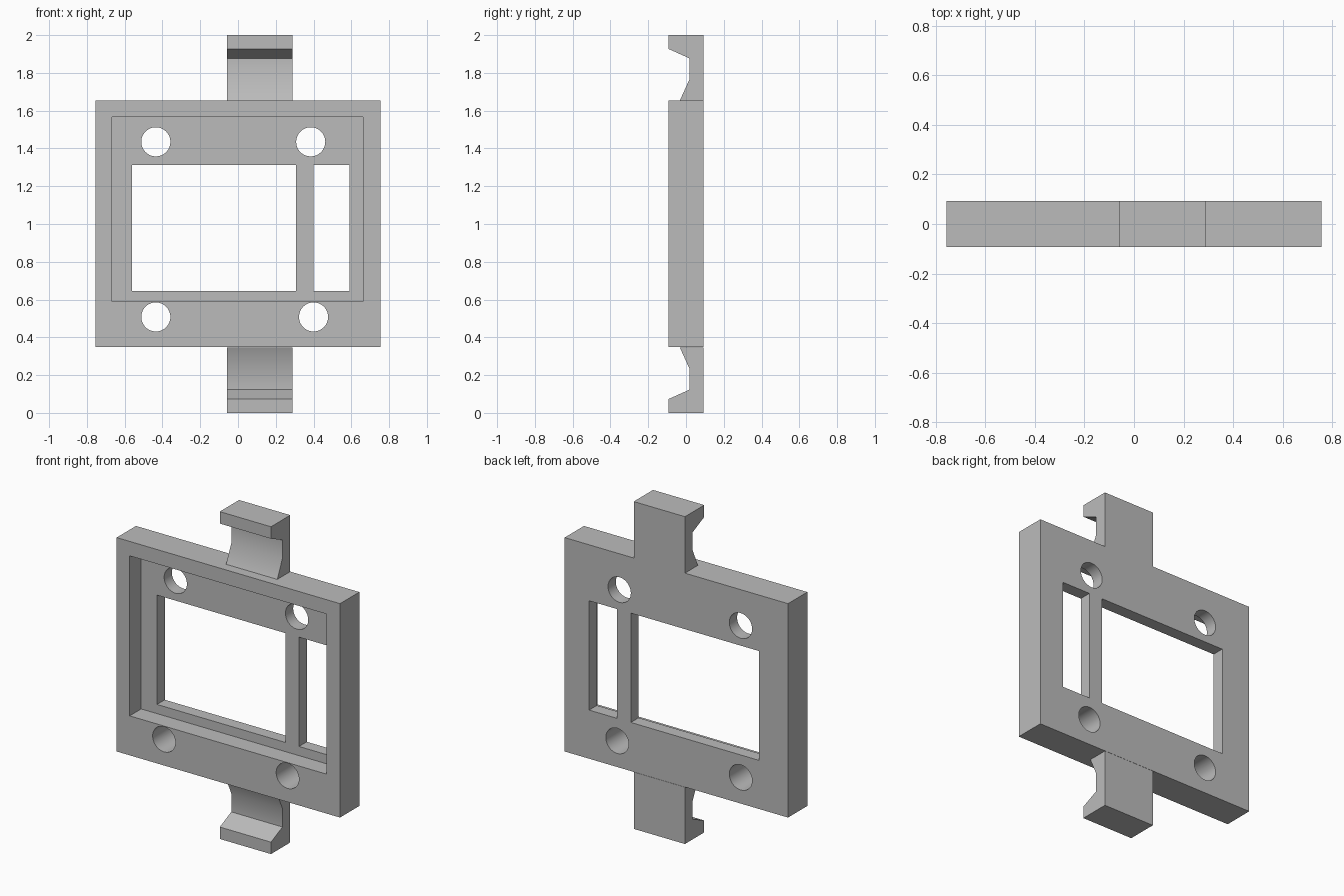
import bpy
import bmesh
import math

cube = bpy.data.objects.get("Cube")
if cube:
    bpy.data.objects.remove(cube, do_unlink=True)

grey = bpy.data.materials.new("plain grey")
grey.use_nodes = True
colour = (0.5, 0.5, 0.5, 1)
grey.diffuse_color = colour
grey.node_tree.nodes["Principled BSDF"].inputs["Base Color"].default_value = colour

FRONT, BACK, FLOOR = -0.093, 0.093, 0.018


def finish(name, bm):
    bmesh.ops.recalc_face_normals(bm, faces=bm.faces)
    mesh = bpy.data.meshes.new(name)
    bm.to_mesh(mesh)
    bm.free()
    mesh.materials.append(grey)
    obj = bpy.data.objects.new(name, mesh)
    bpy.context.collection.objects.link(obj)
    return obj


def extrude(name, outline, offset):
    bm = bmesh.new()
    face = bm.faces.new([bm.verts.new(p) for p in outline])
    out = bmesh.ops.extrude_face_region(bm, geom=[face])
    verts = [g for g in out["geom"] if isinstance(g, bmesh.types.BMVert)]
    bmesh.ops.translate(bm, verts=verts, vec=offset)
    return finish(name, bm)


def block(name, x0, x1, z0, z1, y0, y1):
    outline = [(x0, y0, z0), (x1, y0, z0), (x1, y0, z1), (x0, y0, z1)]
    return extrude(name, outline, (0, y1 - y0, 0))


def hole(name, x, z, r=0.077, sides=48):
    angles = [2 * math.pi * i / sides for i in range(sides)]
    outline = [(x + r * math.cos(a), -0.2, z + r * math.sin(a)) for a in angles]
    return extrude(name, outline, (0, 0.4, 0))


# Frame plate with recess, two windows and four screw holes
plate = block("frame_plate", -0.755, 0.755, 0.348, 1.655, FRONT, BACK)
cutters = [
    block("recess_cutter", -0.667, 0.663, 0.589, 1.567, -0.2, FLOOR),
    block("main_window_cutter", -0.56, 0.308, 0.645, 1.313, -0.2, 0.2),
    block("side_window_cutter", 0.4, 0.59, 0.645, 1.313, -0.2, 0.2),
]
for x, z in [(-0.435, 1.435), (0.385, 1.435), (-0.435, 0.508), (0.4, 0.508)]:
    cutters.append(hole("screw_hole_cutter", x, z))
for cutter in cutters:
    cutter.hide_render = True
    cutter.hide_set(True)
    mod = plate.modifiers.new(cutter.name, "BOOLEAN")
    mod.operation = "DIFFERENCE"
    mod.solver = "EXACT"
    mod.object = cutter

# Apply the cuts and drop the cutters
bpy.context.view_layer.objects.active = plate
plate.select_set(True)
for mod in list(plate.modifiers):
    bpy.ops.object.modifier_apply(modifier=mod.name)
for cutter in cutters:
    bpy.data.objects.remove(cutter, do_unlink=True)

# Hooked clip tabs, mirrored above and below the plate
profile = [(BACK, 0.653), (-0.033, 0.653), (FLOOR, 0.765), (FLOOR, 0.877),
           (FRONT, 0.927), (FRONT, 1), (BACK, 1)]
tabs = []
for name, side in (("top_clip", 1), ("bottom_clip", -1)):
    outline = [(-0.058, y, 1 + side * h) for y, h in profile]
    tabs.append(extrude(name, outline, (0.346, 0, 0)))

for obj in [plate] + tabs:
    obj.select_set(True)
bpy.ops.object.shade_smooth_by_angle(angle=math.radians(30))
